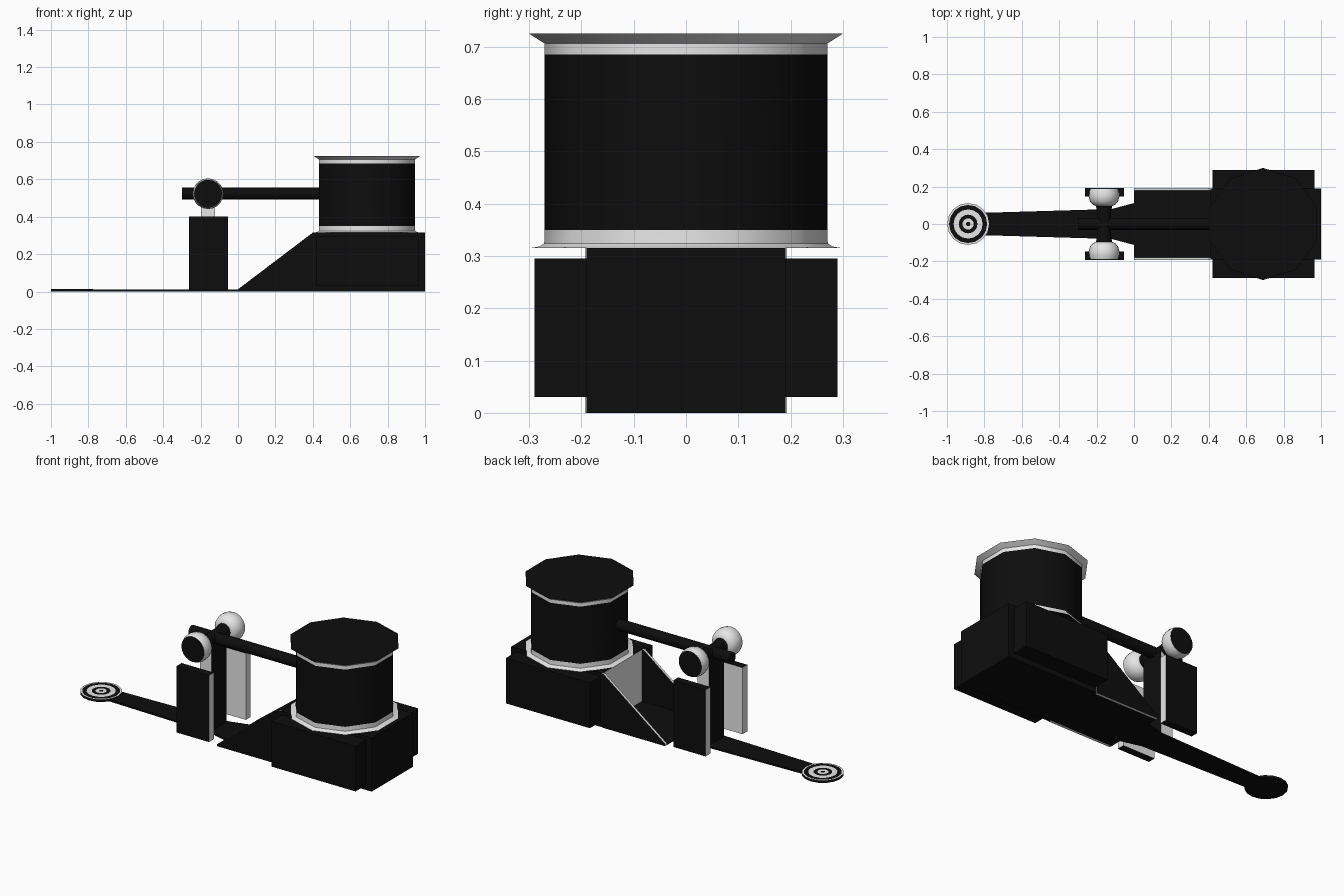
import bpy, bmesh, math
from mathutils import Matrix, Vector

cube = bpy.data.objects.get("Cube")
if cube:
    bpy.data.objects.remove(cube, do_unlink=True)


def material(name, value):
    m = bpy.data.materials.new(name)
    m.use_nodes = True
    col = (value, value, value, 1)
    m.diffuse_color = col
    m.node_tree.nodes["Principled BSDF"].inputs["Base Color"].default_value = col
    return m


MATS = [material("black", 0.004), material("white", 0.8)]
BLACK, WHITE = 0, 1


def finish(name, bm, rule=lambda f: BLACK, smooth=False):
    """Colour faces by rule and make the object."""
    bmesh.ops.recalc_face_normals(bm, faces=bm.faces)
    for f in bm.faces:
        f.normal_update()
        f.material_index = rule(f)
    me = bpy.data.meshes.new(name)
    bm.to_mesh(me)
    bm.free()
    for m in MATS:
        me.materials.append(m)
    ob = bpy.data.objects.new(name, me)
    bpy.context.collection.objects.link(ob)
    if smooth:
        bpy.ops.object.select_all(action='DESELECT')
        ob.select_set(True)
        bpy.context.view_layer.objects.active = ob
        bpy.ops.object.shade_smooth_by_angle(angle=math.radians(40))
    return ob


def box(name, x, y, z, rule=lambda f: BLACK):
    bm = bmesh.new()
    bmesh.ops.create_cube(bm, size=1)
    for v in bm.verts:
        v.co = Vector([(r[0] + r[1]) / 2 + c * (r[1] - r[0]) for c, r in zip(v.co, (x, y, z))])
    return finish(name, bm, rule)


def prism(name, outline, to_3d, depth, rule=lambda f: BLACK):
    """Extrude a flat outline by the depth vector."""
    bm = bmesh.new()
    face = bm.faces.new([bm.verts.new(to_3d(a, b)) for a, b in outline])
    ext = bmesh.ops.extrude_face_region(bm, geom=[face])
    moved = [g for g in ext["geom"] if isinstance(g, bmesh.types.BMVert)]
    bmesh.ops.translate(bm, verts=moved, vec=depth)
    return finish(name, bm, rule)


def lathe(name, profile, sides, matrix, rule=lambda f: BLACK, smooth=True, phase=0.0):
    """Spin (radius, height) points about z, cap both ends, then place.
    The rule reads positions before placing."""
    bm = bmesh.new()
    rings = []
    for r, h in profile:
        rings.append([bm.verts.new((r * math.cos(phase + math.tau * i / sides),
                                    r * math.sin(phase + math.tau * i / sides), h))
                      for i in range(sides)])
    for a, b in zip(rings, rings[1:]):
        for i in range(sides):
            j = (i + 1) % sides
            bm.faces.new((a[i], a[j], b[j], b[i]))
    bm.faces.new(rings[0])
    bm.faces.new(rings[-1])
    ob = finish(name, bm, rule, smooth)
    ob.data.transform(matrix)
    return ob


# Base: main block with a pale end wall, and a wider block around it
box("base_block", (0.41, 1.0), (-0.19, 0.19), (0, 0.315),
    lambda f: WHITE if f.normal.x < -0.9 else BLACK)
box("base_side_block", (0.42, 0.965), (-0.29, 0.29), (0.03, 0.295))

# Open ramp: floor and two sloped cheek plates with pale edges
box("ramp_floor", (0.0, 0.41), (-0.178, 0.178), (0, 0.012))
cheek = [(0, 0), (0.41, 0), (0.41, 0.315), (0.40, 0.315), (0, 0.012)]
for side, s in (("left", 1), ("right", -1)):
    prism(side + "_ramp_cheek", cheek, lambda a, b: (a, s * 0.193, b), (0, -s * 0.015, 0),
          lambda f: BLACK if abs(f.normal.y) > 0.9 else WHITE)

# Drum with flared pale rims
drum = [(0.298, 0.315), (0.280, 0.318), (0.271, 0.324), (0.27, 0.35), (0.27, 0.685),
        (0.27, 0.706), (0.280, 0.712), (0.300, 0.725)]


def drum_colour(f):
    if abs(f.normal.z) > 0.99:
        return BLACK
    z = f.calc_center_median().z
    return BLACK if 0.35 < z < 0.685 else WHITE


lathe("drum", drum, 10, Matrix.Translation((0.69, 0, 0)), drum_colour, phase=math.pi / 2)

# Tapered tail strip on the ground
half = [(-0.80, 0.06), (-0.12, 0.08), (0.0, 0.112)]
strip = half + [(x, -y) for x, y in reversed(half)]
prism("tail_strip", strip, lambda a, b: (a, b, 0), (0, 0, 0.010))

# Target disc with concentric rings
target = [(0.112, 0), (0.112, 0.014), (0.102, 0.014), (0.078, 0.014), (0.050, 0.014),
          (0.030, 0.014), (0.012, 0.014)]


def target_colour(f):
    if f.normal.z < 0.5:
        return BLACK
    r = max(v.co.xy.length for v in f.verts)
    return WHITE if r > 0.105 or 0.06 < r < 0.09 or 0.02 < r < 0.04 else BLACK


lathe("target_disc", target, 16, Matrix.Translation((-0.887, 0, 0)), target_colour, smooth=False)

# Central post, cross axle and long rod
PX, PZ = -0.16, 0.523
box("post", (PX - 0.038, PX + 0.038), (-0.07, 0.07), (0, 0.50),
    lambda f: WHITE if abs(f.normal.y) > 0.9 else BLACK)
along_y = Matrix.Translation((PX, 0, PZ)) @ Matrix.Rotation(-math.pi / 2, 4, 'X')
lathe("axle", [(0.045, -0.105), (0.035, -0.05), (0.035, 0.05), (0.045, 0.105)], 16, along_y)
along_x = Matrix.Translation((0, 0, PZ)) @ Matrix.Rotation(math.pi / 2, 4, 'Y')
lathe("rod", [(0.032, -0.30), (0.032, 0.46)], 16, along_x)

# Domed knobs with dark outer faces, and the hanging plates below them
dome = [(0.038, 0.094), (0.060, 0.103), (0.075, 0.120), (0.082, 0.145), (0.081, 0.170),
        (0.074, 0.190)]
for side, s in (("left", 1), ("right", -1)):
    lathe(side + "_knob", [(r, s * h) for r, h in dome], 20, along_y,
          lambda f: BLACK if abs(f.normal.z) > 0.99 else WHITE)
    y = sorted((s * 0.148, s * 0.193))
    box(side + "_plate", (-0.262, -0.053), y, (0.01, 0.40),
        lambda f: WHITE if abs(f.normal.x) > 0.9 or f.normal.y * s < -0.9 else BLACK)
